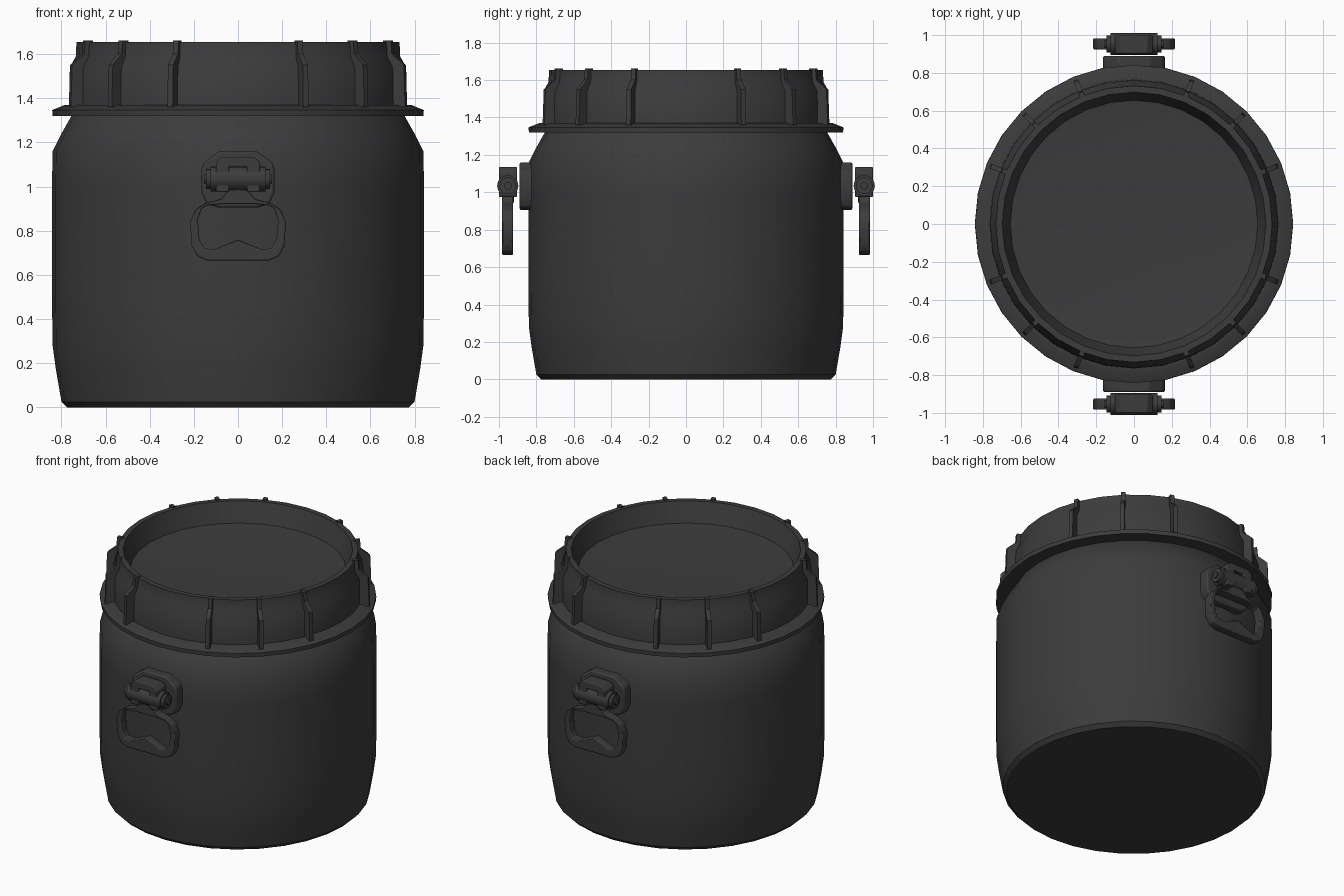
import bpy, bmesh, math
from mathutils import Matrix

if "Cube" in bpy.data.objects:
    bpy.data.objects.remove(bpy.data.objects["Cube"])

SEG = 32
mat = bpy.data.materials.new("dark_plastic")
mat.diffuse_color = (0.045, 0.045, 0.045, 1)
mat.use_nodes = True
mat.node_tree.nodes["Principled BSDF"].inputs["Base Color"].default_value = mat.diffuse_color


def finish(name, bm, bevel=0.0, smooth=30):
    bmesh.ops.recalc_face_normals(bm, faces=bm.faces)
    me = bpy.data.meshes.new(name)
    bm.to_mesh(me)
    bm.free()
    ob = bpy.data.objects.new(name, me)
    bpy.context.collection.objects.link(ob)
    me.materials.append(mat)
    if bevel:
        m = ob.modifiers.new("bevel", "BEVEL")
        m.width = bevel
        m.segments = 2
        m.limit_method = 'ANGLE'
    bpy.ops.object.select_all(action='DESELECT')
    ob.select_set(True)
    bpy.context.view_layer.objects.active = ob
    bpy.ops.object.shade_smooth_by_angle(angle=math.radians(smooth))
    return ob


def lathe(name, profile):
    """Revolve (radius, z) points and close both ends with flat discs."""
    bm = bmesh.new()
    rings = [[bm.verts.new((r * math.cos(2 * math.pi * i / SEG),
                            r * math.sin(2 * math.pi * i / SEG), z))
              for i in range(SEG)] for r, z in profile]
    for a, b in zip(rings, rings[1:]):
        for i in range(SEG):
            j = (i + 1) % SEG
            bm.faces.new((a[i], a[j], b[j], b[i]))
    bm.faces.new(rings[0])
    bm.faces.new(rings[-1])
    return finish(name, bm)


def prism(name, pts, y0, y1, turn=0.0, bevel=0.0):
    """Extrude an (x, z) outline along y, then turn it about z."""
    bm = bmesh.new()
    a = [bm.verts.new((x, y0, z)) for x, z in pts]
    b = [bm.verts.new((x, y1, z)) for x, z in pts]
    bm.faces.new(a)
    bm.faces.new(b)
    for i in range(len(pts)):
        j = (i + 1) % len(pts)
        bm.faces.new((a[i], a[j], b[j], b[i]))
    bm.transform(Matrix.Rotation(turn, 4, 'Z'))
    return finish(name, bm, bevel)


def mirrored(half):
    """Complete a half outline; points with x = 0 are not doubled."""
    return half + [(-x, z) for x, z in reversed(half) if x > 0]


# Barrel and lid
lathe("barrel_body", [(0.775, 0), (0.80, 0.025), (0.825, 0.17), (0.84, 0.28),
                      (0.843, 0.5), (0.843, 1.0), (0.84, 1.16), (0.80, 1.24),
                      (0.755, 1.32), (0.72, 1.345)])
lathe("screw_lid", [(0.70, 1.32), (0.84, 1.32), (0.842, 1.347), (0.785, 1.37),
                    (0.765, 1.37), (0.762, 1.54), (0.735, 1.59),
                    (0.732, 1.655), (0.698, 1.655), (0.655, 1.525),
                    (0.615, 1.52)])

# Grip ribs: three in every quadrant
rib = [(0.70, 1.36), (0.822, 1.36), (0.815, 1.55), (0.80, 1.565),
       (0.757, 1.60), (0.752, 1.662), (0.715, 1.662), (0.715, 1.60)]
for quadrant in range(4):
    for k in (22, 45, 68):
        prism("lid_rib", rib, -0.013, 0.013,
              quadrant * math.pi / 2 + math.radians(k))

# Handle outlines (x, z)
plate = mirrored([(0.085, 1.16), (0.155, 1.11), (0.165, 1.08),
                  (0.165, 0.97), (0.14, 0.92), (0.09, 0.905)])
fork = mirrored([(0.07, 1.135), (0.10, 1.11), (0.10, 0.975),
                 (0.04, 0.975), (0.04, 1.09)])
outer = mirrored([(0, 0.99), (0.045, 0.985), (0.075, 0.945), (0.15, 0.925),
                  (0.195, 0.895), (0.217, 0.84), (0.21, 0.73),
                  (0.185, 0.685), (0.14, 0.665), (0, 0.665)])
inner = mirrored([(0, 0.92), (0.05, 0.92), (0.08, 0.92), (0.14, 0.915),
                  (0.165, 0.90), (0.182, 0.85), (0.175, 0.76),
                  (0.15, 0.72), (0.11, 0.715), (0, 0.76)])

for turn in (0, math.pi):
    rot = Matrix.Rotation(turn, 4, 'Z')
    prism("handle_plate", plate, -0.89, -0.80, turn, 0.01)
    prism("handle_fork", fork, -1.0, -0.903, turn, 0.006)
    # Tongue of the swinging handle inside the fork
    prism("handle_tongue", [(-0.038, 0.94), (0.038, 0.94), (0.038, 1.08),
                            (-0.038, 1.08)], -0.98, -0.92, turn, 0.008)

    # Hinge pin with smaller end caps
    bm = bmesh.new()
    for r, length in ((0.057, 0.25), (0.045, 0.29), (0.02, 0.31)):
        bmesh.ops.create_cone(
            bm, cap_ends=True, segments=16, radius1=r, radius2=r, depth=length,
            matrix=rot @ Matrix.Translation((0, -0.953, 1.035))
            @ Matrix.Rotation(math.pi / 2, 4, 'Y'))
    finish("hinge_pin", bm)

    # Handle loop
    bm = bmesh.new()
    o0, o1, i0, i1 = [[bm.verts.new((x, y, z)) for x, z in pts]
                      for pts, y in ((outer, -0.983), (outer, -0.925),
                                     (inner, -0.983), (inner, -0.925))]
    n = len(outer)
    for a, b in ((o0, i0), (o1, i1), (o0, o1), (i0, i1)):
        for i in range(n):
            j = (i + 1) % n
            bm.faces.new((a[i], a[j], b[j], b[i]))
    bm.transform(rot)
    finish("handle_loop", bm, 0.012, 40)
